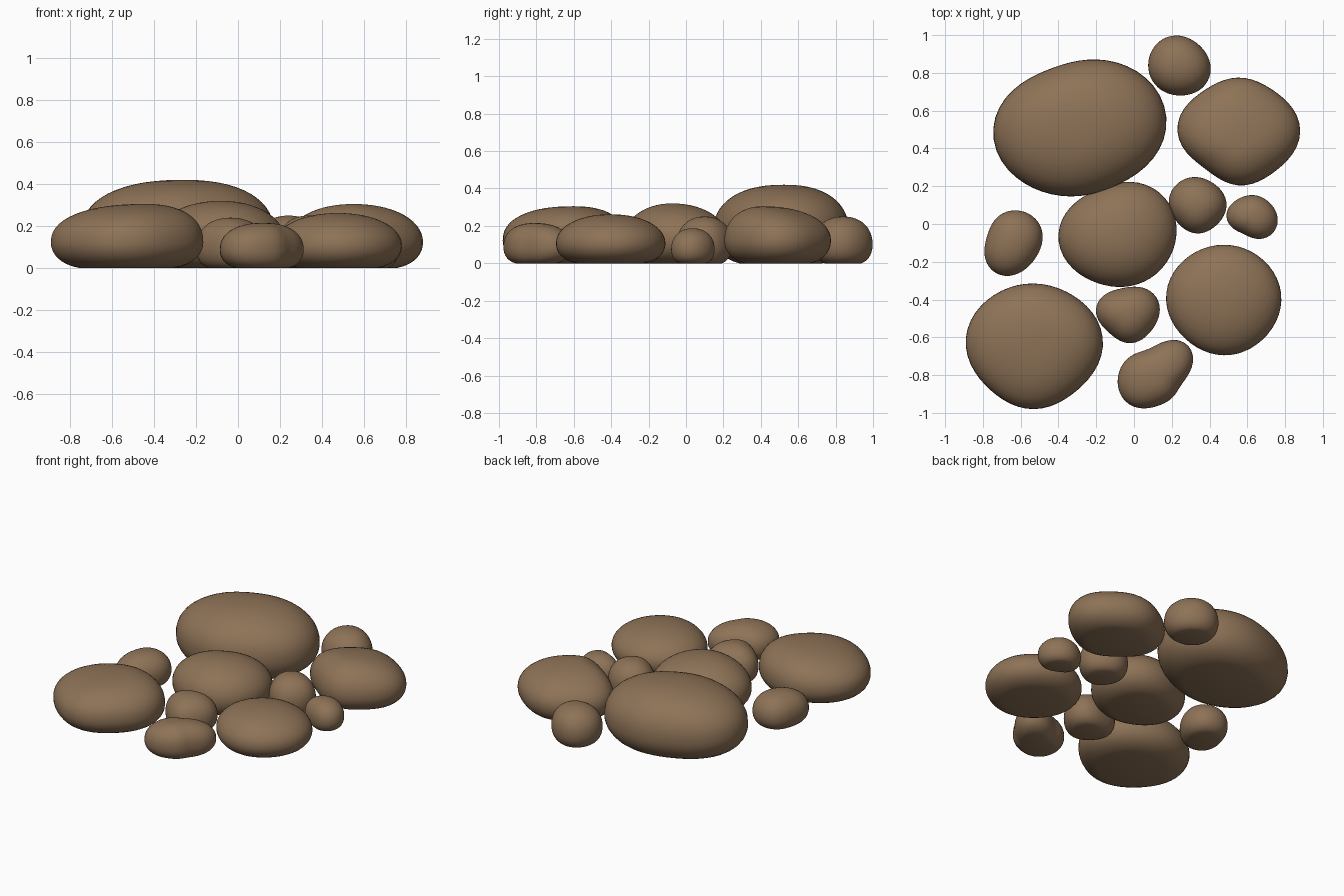
import bpy, bmesh, math

if "Cube" in bpy.data.objects:
    bpy.data.objects.remove(bpy.data.objects["Cube"])

brown = bpy.data.materials.new("stone_brown")
brown.diffuse_color = (0.27, 0.17, 0.095, 1)
brown.use_nodes = True
brown.node_tree.nodes["Principled BSDF"].inputs["Base Color"].default_value = brown.diffuse_color

SEG, UP, DOWN = 48, 14, 8


def outline(radii, a):
    """Smooth closed outline through radii given at even angle steps."""
    n = len(radii)
    total = 0
    for k, r in enumerate(radii):
        d = a - k * math.tau / n
        total += r * (1 + 2 * sum(math.cos(j * d) for j in range(1, n // 2))
                      + math.cos(n // 2 * d)) / n
    return total


def stone(name, center, height, radii, peak=(0, 0), box=0.92, waist=0.4):
    """Rounded boulder: flat base, bulging waist, domed top with shifted peak."""
    zw = waist * height
    levels = []
    # tucked underside
    for i in range(DOWN, 0, -1):
        t = math.asin(1 / 1.08) * i / DOWN
        levels.append((math.cos(t) ** 0.5, max(0, zw * (1 - 1.08 * math.sin(t))), 0))
    # domed top
    for i in range(UP):
        t = math.pi / 2 * i / UP
        levels.append((math.cos(t) ** box, zw + (height - zw) * math.sin(t) ** box, 1))
    bm = bmesh.new()
    rings = []
    for s, z, top in levels:
        ring = []
        for k in range(SEG):
            a = k * math.tau / SEG
            r = outline(radii, a) * s
            ring.append(bm.verts.new((center[0] + r * math.cos(a) + top * peak[0] * (1 - s),
                                      center[1] + r * math.sin(a) + top * peak[1] * (1 - s), z)))
        rings.append(ring)
    for lo, hi in zip(rings, rings[1:]):
        for k in range(SEG):
            m = (k + 1) % SEG
            bm.faces.new((lo[k], lo[m], hi[m], hi[k]))
    # base and crown caps
    bm.faces.new(rings[0][::-1])
    tip = bm.verts.new((center[0] + peak[0], center[1] + peak[1], height))
    for k in range(SEG):
        bm.faces.new((rings[-1][k], rings[-1][(k + 1) % SEG], tip))
    for f in bm.faces:
        f.smooth = True
    mesh = bpy.data.meshes.new(name)
    bm.to_mesh(mesh)
    bm.free()
    mesh.materials.append(brown)
    ob = bpy.data.objects.new(name, mesh)
    bpy.context.collection.objects.link(ob)


# Large stones (radii run counter-clockwise from +x in 45 degree steps)
stone("stone_back_left", (-0.29, 0.505), 0.42,
      (.46, .43, .36, .375, .455, .41, .357, .375), (0.03, 0.02), 0.87)
stone("stone_back_right", (0.55, 0.49), 0.305,
      (.33, .29, .285, .285, .32, .265, .285, .29), (0, -0.08), 0.95)
stone("stone_center", (-0.09, -0.055), 0.32,
      (.315, .315, .272, .27, .31, .29, .278, .295), (0.01, -0.02), 0.97)
stone("stone_front_left", (-0.53, -0.65), 0.305,
      (.365, .347, .335, .35, .36, .325, .33, .325), (0.09, 0.05), 0.87)
stone("stone_front_right", (0.475, -0.405), 0.262,
      (.305, .30, .295, .30, .305, .287, .29, .292), (0, 0), 0.95)

# Small stones filling the gaps
stone("pebble_back", (0.24, 0.84), 0.25,
      (.165, .15, .157, .165, .165, .163, .16, .17))
stone("pebble_mid_right", (0.335, 0.10), 0.25,
      (.155, .145, .148, .155, .15, .14, .15, .147))
stone("pebble_right", (0.625, 0.035), 0.187,
      (.135, .12, .118, .125, .135, .105, .108, .135))
stone("pebble_left", (-0.635, -0.09), 0.22,
      (.15, .163, .162, .15, .15, .19, .18, .147))
stone("pebble_mid_front", (-0.035, -0.475), 0.24,
      (.17, .17, .14, .153, .165, .14, .155, .155))
stone("pebble_front", (0.12, -0.81), 0.215,
      (.16, .235, .17, .17, .205, .205, .155, .135), (0, 0), 0.87)
